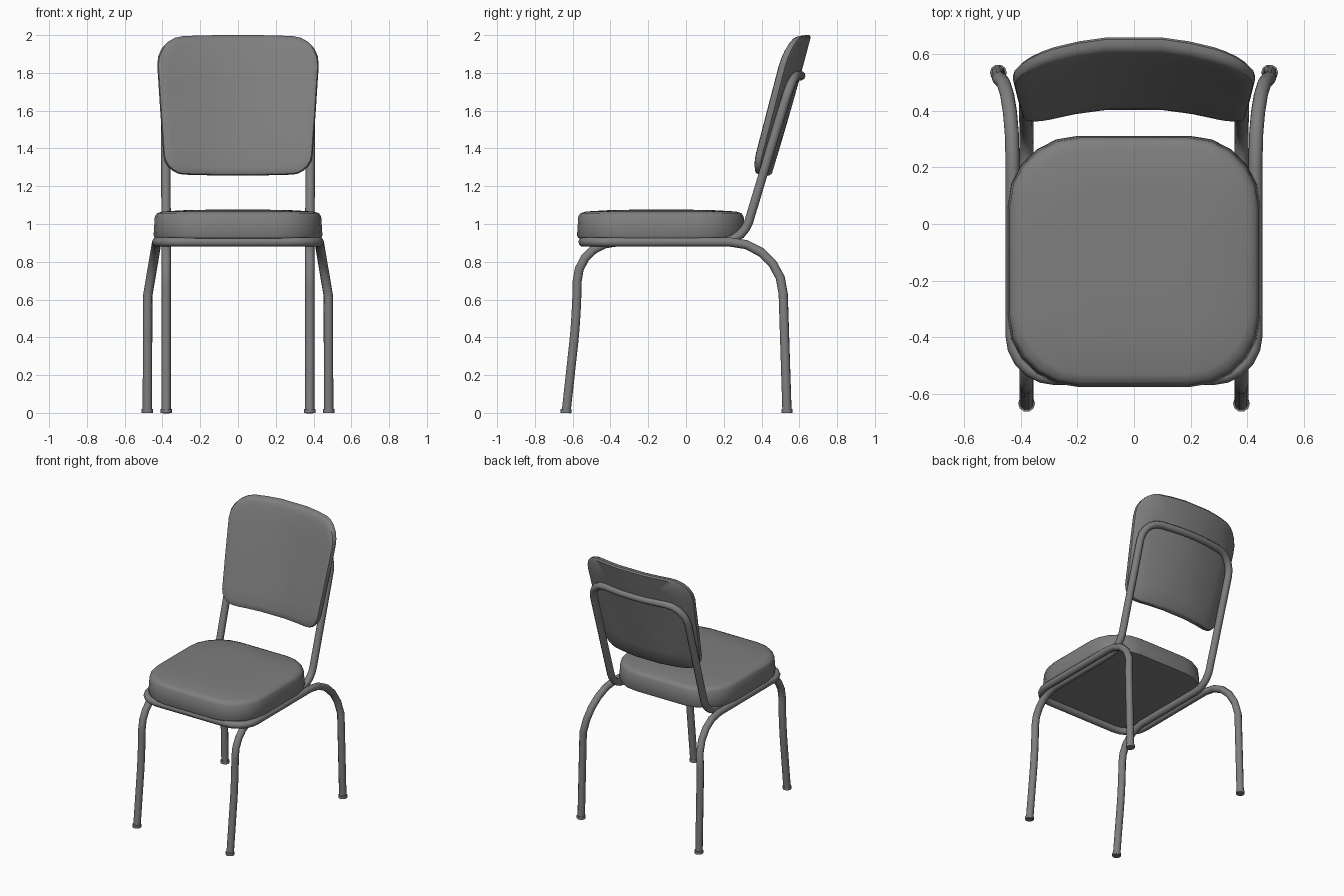
import bpy, bmesh
from mathutils import Vector

cube = bpy.data.objects.get("Cube")
if cube:
    bpy.data.objects.remove(cube, do_unlink=True)

GREY = bpy.data.materials.new("mid_grey")
GREY.use_nodes = True
GREY.diffuse_color = (0.21, 0.21, 0.21, 1)
GREY.node_tree.nodes["Principled BSDF"].inputs["Base Color"].default_value = GREY.diffuse_color


def rounded(corners, closed=False, steps=5):
    """Polyline through (point, rounding length) pairs with eased corners."""
    out, n = [], len(corners)
    for i, (p, d) in enumerate(corners):
        p = Vector(p)
        if d == 0 or (not closed and i in (0, n - 1)):
            out.append(p)
            continue
        a = p + (Vector(corners[i - 1][0]) - p).normalized() * d
        b = p + (Vector(corners[(i + 1) % n][0]) - p).normalized() * d
        h1, h2 = a.lerp(p, 0.55), b.lerp(p, 0.55)
        for k in range(steps + 1):
            t = k / steps
            u = 1 - t
            out.append(a * u**3 + h1 * 3 * u * u * t + h2 * 3 * u * t * t + b * t**3)
    return out


def mirrored(half):
    """Complete a path drawn on the +x side; a last point on x = 0 is shared."""
    other = [(Vector((-p[0], *p[1:])), d) for p, d in reversed(half)]
    return half + (other[1:] if half[-1][0][0] == 0 else other)


def finish(obj, angle):
    bpy.ops.object.select_all(action="DESELECT")
    obj.select_set(True)
    bpy.context.view_layer.objects.active = obj
    if obj.type == "CURVE":
        bpy.ops.object.convert(target="MESH")
    bpy.ops.object.shade_smooth_by_angle(angle=angle)


def tube(name, points, radius=0.025):
    curve = bpy.data.curves.new(name, "CURVE")
    curve.dimensions = "3D"
    curve.bevel_depth = radius
    curve.bevel_resolution = 3
    curve.use_fill_caps = True
    spline = curve.splines.new("POLY")
    spline.points.add(len(points) - 1)
    for sp, p in zip(spline.points, points):
        sp.co = (*p, 1)
    curve.materials.append(GREY)
    obj = bpy.data.objects.new(name, curve)
    bpy.context.collection.objects.link(obj)
    finish(obj, 0.9)


def loft(name, rings):
    """Skin equal-length closed rings and cap both ends."""
    bm = bmesh.new()
    loops = [[bm.verts.new(p) for p in ring] for ring in rings]
    n = len(loops[0])
    for lo, hi in zip(loops, loops[1:]):
        for i in range(n):
            j = (i + 1) % n
            bm.faces.new((lo[i], lo[j], hi[j], hi[i]))
    bm.faces.new(loops[0])
    bm.faces.new(loops[-1])
    bmesh.ops.recalc_face_normals(bm, faces=bm.faces)
    mesh = bpy.data.meshes.new(name)
    bm.to_mesh(mesh)
    bm.free()
    mesh.materials.append(GREY)
    obj = bpy.data.objects.new(name, mesh)
    bpy.context.collection.objects.link(obj)
    finish(obj, 0.7)


# Front legs, inner seat rails and back hoop are one bent tube
tube("front_legs_and_back_hoop", rounded(mirrored([
    ((0.38, -0.635, 0), 0),
    ((0.38, -0.578, 0.52), 0.15),
    ((0.38, -0.575, 0.905), 0.21),
    ((0.38, 0.30, 0.905), 0.11),
    ((0.385, 0.565, 1.785), 0.14),
    ((0, 0.62, 1.785), 0.15),
])))

# Rear legs and outer seat rail are one bent tube
tube("rear_legs_and_seat_rail", rounded(mirrored([
    ((0.48, 0.535, 0), 0),
    ((0.478, 0.515, 0.62), 0),
    ((0.43, 0.51, 0.905), 0.28),
    ((0.43, 0.15, 0.905), 0.06),
    ((0.43, -0.545, 0.905), 0.15),
])))

# Foot caps
for side, x_sign in (("left", 1), ("right", -1)):
    for end, x, y in (("front", 0.38, -0.635), ("rear", 0.48, 0.535)):
        tube(f"{end}_{side}_foot", [(x * x_sign, y, 0), (x * x_sign, y, 0.02)], 0.03)

# Seat cushion
seat = rounded(mirrored([((0.447, 0.312), 0.25), ((0.447, -0.577), 0.25)]), closed=True)
mid = Vector((0, -0.132))
seat_profile = [(0.9, 0.922), (0.985, 0.925), (1, 0.94), (0.985, 1.04),
                (0.96, 1.057), (0.9, 1.066), (0.6, 1.074), (0.3, 1.076)]
loft("seat_cushion", [[(*(mid + (p - mid) * s), z) for p in seat] for s, z in seat_profile])

# Backrest: a rounded panel that leans and wraps forward at its sides
outline = rounded(mirrored([
    ((0.1, 1.257), 0), ((0.22, 1.259), 0), ((0.388, 1.265), 0.1),
    ((0.412, 1.6), 0),
    ((0.437, 1.99), 0.15), ((0.2, 1.998), 0), ((0.1, 2.0), 0),
]), closed=True)
centre = Vector((0, 1.63))
back_profile = [(0.1, 0.055), (0.4, 0.055), (0.7, 0.055), (0.97, 0.055), (1, 0.045),
                (1, 0.025), (0.985, 0.01), (0.95, 0.002), (0.88, -0.003),
                (0.6, -0.006), (0.35, -0.007), (0.1, -0.007)]


def back_point(p, scale, offset):
    x, z = centre + (p - centre) * scale
    return (x, 0.402 + 0.285 * (z - 1.26) - 0.47 * x * x + offset, z)


loft("backrest", [[back_point(p, s, o) for p in outline] for s, o in back_profile])
